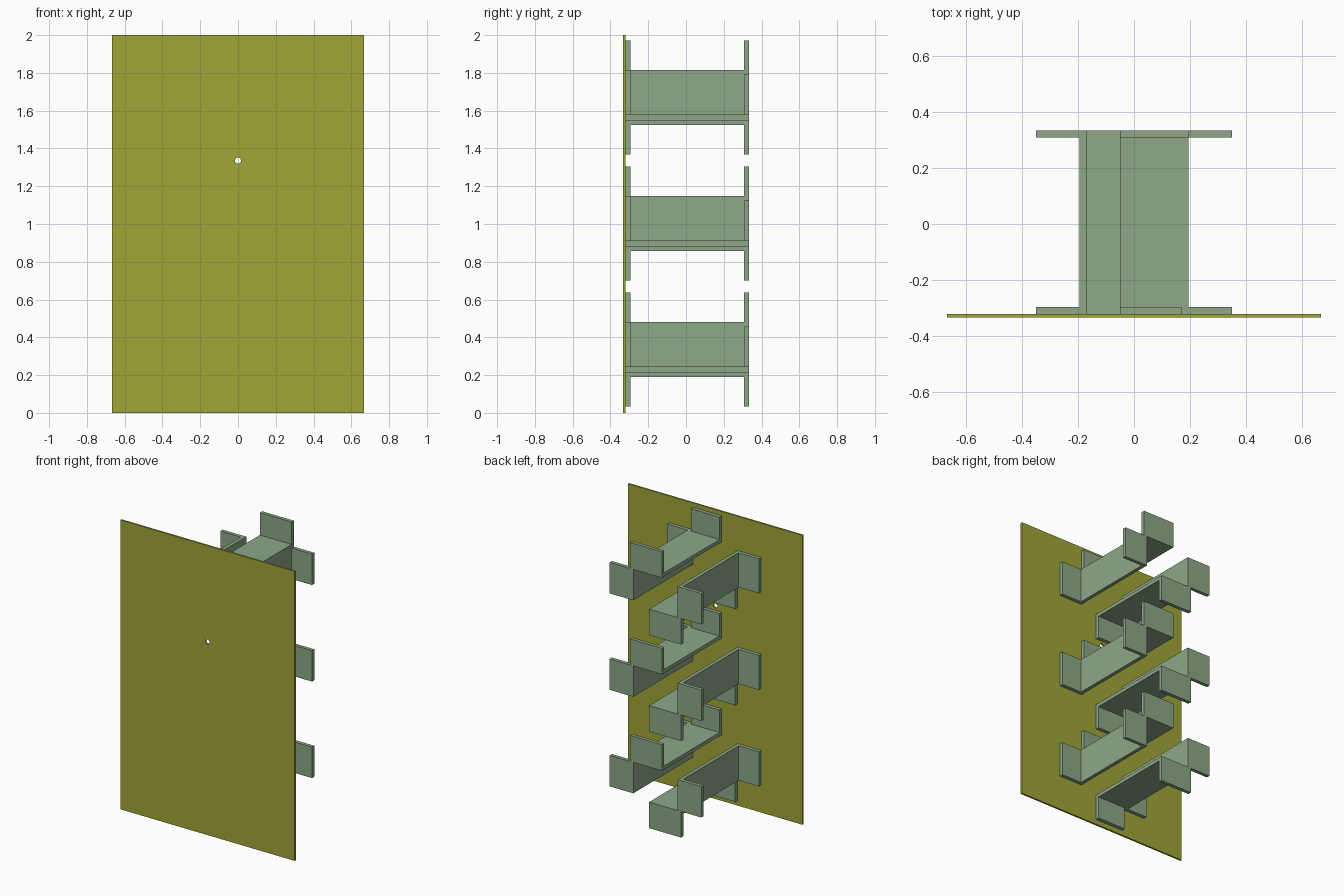
import bpy, bmesh, math
from mathutils import Matrix, Vector

if "Cube" in bpy.data.objects:
    bpy.data.objects.remove(bpy.data.objects["Cube"])

Y_PANEL, Y0, Y1 = -0.333, -0.32, 0.333   # panel front, bracket front, bracket back
T = 0.025                                # sheet thickness of brackets
CX, IX = 0.195, -0.049                   # angle corner and inner edge in x
TOP, LOW = 0.146, -0.093                 # angle top and lower edge (relative z)
OUT, UP = 0.35, 0.301                    # reach of the end tabs


def material(name, color):
    m = bpy.data.materials.new(name)
    m.diffuse_color = (*color, 1)
    m.use_nodes = True
    m.node_tree.nodes["Principled BSDF"].inputs["Base Color"].default_value = m.diffuse_color
    return m


def add_object(name, bm, mat):
    bmesh.ops.recalc_face_normals(bm, faces=bm.faces)
    me = bpy.data.meshes.new(name)
    bm.to_mesh(me)
    bm.free()
    me.materials.append(mat)
    ob = bpy.data.objects.new(name, me)
    bpy.context.collection.objects.link(ob)
    return ob


def box(bm, x0, x1, y0, y1, z0, z1):
    mat = Matrix.Translation(((x0 + x1) / 2, (y0 + y1) / 2, (z0 + z1) / 2)) @ \
        Matrix.Diagonal((x1 - x0, y1 - y0, z1 - z0, 1))
    bmesh.ops.create_cube(bm, size=1, matrix=mat)


def bracket(name, z, angle, mat):
    bm = bmesh.new()
    # L-shaped angle running front to back
    profile = [(IX, TOP), (CX, TOP), (CX, LOW), (CX - T, LOW), (CX - T, TOP - T), (IX, TOP - T)]
    face = bm.faces.new([bm.verts.new((x, Y0, h)) for x, h in profile])
    side = bmesh.ops.extrude_face_region(bm, geom=[face])["geom"]
    bmesh.ops.translate(bm, vec=(0, Y1 - Y0, 0),
                        verts=[v for v in side if isinstance(v, bmesh.types.BMVert)])
    # front tabs, then back tabs
    box(bm, IX, CX - T, Y0, Y0 + T, TOP, UP)
    box(bm, CX, OUT, Y0, Y0 + T, LOW, TOP)
    box(bm, IX, CX, Y1 - T, Y1, TOP, UP)
    box(bm, CX, OUT, Y1 - T, Y1, LOW, TOP - T)
    bm.transform(Matrix.Translation((0, 0, z)) @ Matrix.Rotation(angle, 4, 'Y'))
    return add_object(name, bm, mat)


olive = material("olive", (0.35, 0.38, 0.04))
sage = material("sage", (0.266, 0.386, 0.246))

# front panel with a small round hole
bm = bmesh.new()
box(bm, -0.667, 0.667, Y_PANEL, Y0, 0, 2)
panel = add_object("front_panel", bm, olive)

bm = bmesh.new()
bmesh.ops.create_cone(bm, cap_ends=True, segments=32, radius1=0.016, radius2=0.016, depth=0.1,
                      matrix=Matrix.Translation((0, Y_PANEL, 1.336)) @ Matrix.Rotation(math.pi / 2, 4, 'X'))
cutter = add_object("hole_cutter", bm, olive)
cutter.hide_render = True
mod = panel.modifiers.new("hole", 'BOOLEAN')
mod.operation = 'DIFFERENCE'
mod.solver = 'EXACT'
mod.object = cutter
bpy.context.view_layer.objects.active = panel
bpy.ops.object.modifier_apply(modifier=mod.name)
bpy.data.objects.remove(cutter)

# three pairs of brackets, the left one turned half a turn about y
for i in range(3):
    z = 0.336 + i * 0.667
    bracket(f"right_bracket_{i + 1}", z, 0, sage)
    bracket(f"left_bracket_{i + 1}", z, math.pi, sage)
